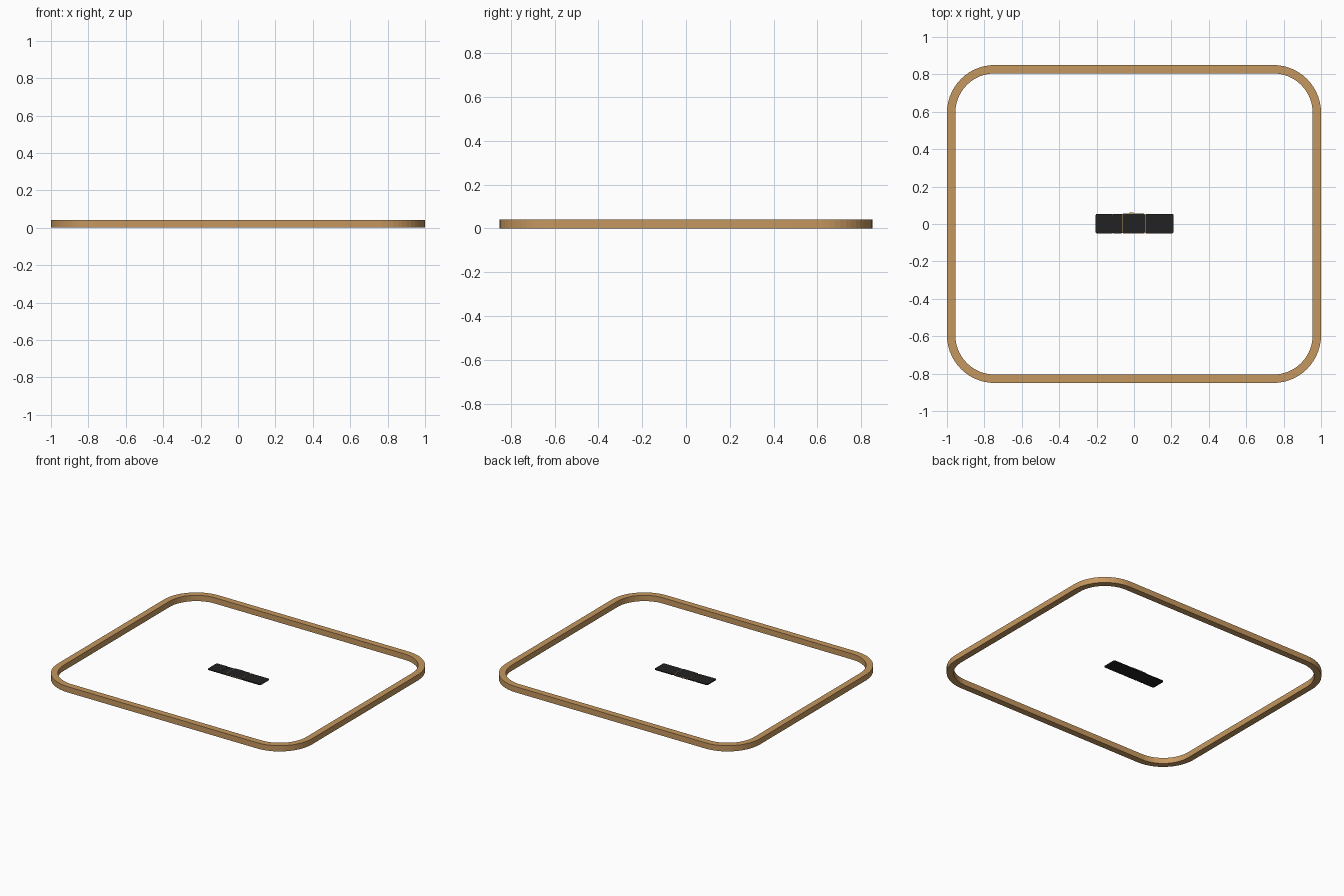
import bpy, bmesh, math

if "Cube" in bpy.data.objects:
    bpy.data.objects.remove(bpy.data.objects["Cube"])


def material(name, rgb):
    m = bpy.data.materials.new(name)
    m.diffuse_color = (*rgb, 1)
    m.use_nodes = True
    m.node_tree.nodes["Principled BSDF"].inputs["Base Color"].default_value = m.diffuse_color
    return m


WOOD = material("warm wood", (0.56, 0.31, 0.115))
BLACK = material("soft black", (0.016, 0.016, 0.017))
GOLD = material("gold trim", (0.60, 0.36, 0.12))
GREY = material("mid grey", (0.18, 0.18, 0.19))


def outline(hx, hy, r, seg, cx=0, cy=0):
    """Points of a rounded rectangle, counter-clockwise."""
    pts = []
    for k, (sx, sy) in enumerate([(1, 1), (-1, 1), (-1, -1), (1, -1)]):
        for i in range(seg + 1):
            a = math.pi / 2 * (k + i / seg)
            pts.append((cx + sx * (hx - r) + r * math.cos(a),
                        cy + sy * (hy - r) + r * math.sin(a)))
    return pts


def finish(name, bm, mat):
    bmesh.ops.recalc_face_normals(bm, faces=bm.faces)
    me = bpy.data.meshes.new(name)
    bm.to_mesh(me)
    bm.free()
    ob = bpy.data.objects.new(name, me)
    bpy.context.collection.objects.link(ob)
    me.materials.append(mat)
    return ob


def ring(name, outer, inner, z0, z1, mat):
    bm = bmesh.new()
    loops = [[bm.verts.new((x, y, z)) for x, y in pts]
             for pts, z in ((outer, z0), (outer, z1), (inner, z1), (inner, z0))]
    n = len(outer)
    for a in range(4):
        p, q = loops[a], loops[(a + 1) % 4]
        for i in range(n):
            j = (i + 1) % n
            bm.faces.new((p[i], p[j], q[j], q[i]))
    return finish(name, bm, mat)


def plate(name, x0, x1, y0, y1, z0, z1, mat, r=0.008):
    pts = outline((x1 - x0) / 2, (y1 - y0) / 2, r, 4, (x0 + x1) / 2, (y0 + y1) / 2)
    bm = bmesh.new()
    lo = [bm.verts.new((x, y, z0)) for x, y in pts]
    hi = [bm.verts.new((x, y, z1)) for x, y in pts]
    bm.faces.new(lo[::-1])
    bm.faces.new(hi)
    for i in range(len(pts)):
        j = (i + 1) % len(pts)
        bm.faces.new((lo[i], lo[j], hi[j], hi[i]))
    return finish(name, bm, mat)


# Big rounded wooden rim
rim = ring("rim", outline(1, 0.85, 0.255, 14), outline(0.955, 0.805, 0.21, 14), 0, 0.041, WOOD)
bpy.context.view_layer.objects.active = rim
rim.select_set(True)
bpy.ops.object.shade_smooth_by_angle(angle=math.radians(4))

# Small flat dark strip in the middle, made of adjoining panels
plate("left_panel", -0.205, -0.111, -0.05, 0.054, 0, 0.007, BLACK)
plate("left_link", -0.112, -0.064, -0.05, 0.054, 0, 0.006, BLACK, 0.004)
plate("centre_panel", -0.065, 0.061, -0.05, 0.055, 0, 0.008, BLACK)
plate("right_panel", 0.060, 0.211, -0.05, 0.054, 0, 0.007, BLACK)
plate("end_cap", 0.2085, 0.2125, -0.042, 0.046, 0.001, 0.006, GREY, 0.001)

# Thin gold line round the centre panel and small clasp behind it
ring("centre_trim", outline(0.063, 0.0525, 0.01, 4, -0.002, 0.0025),
     outline(0.0605, 0.05, 0.0075, 4, -0.002, 0.0025), 0.006, 0.0088, GOLD)
plate("clasp", -0.025, 0.0, 0.053, 0.0605, 0.002, 0.007, GOLD, 0.003)
